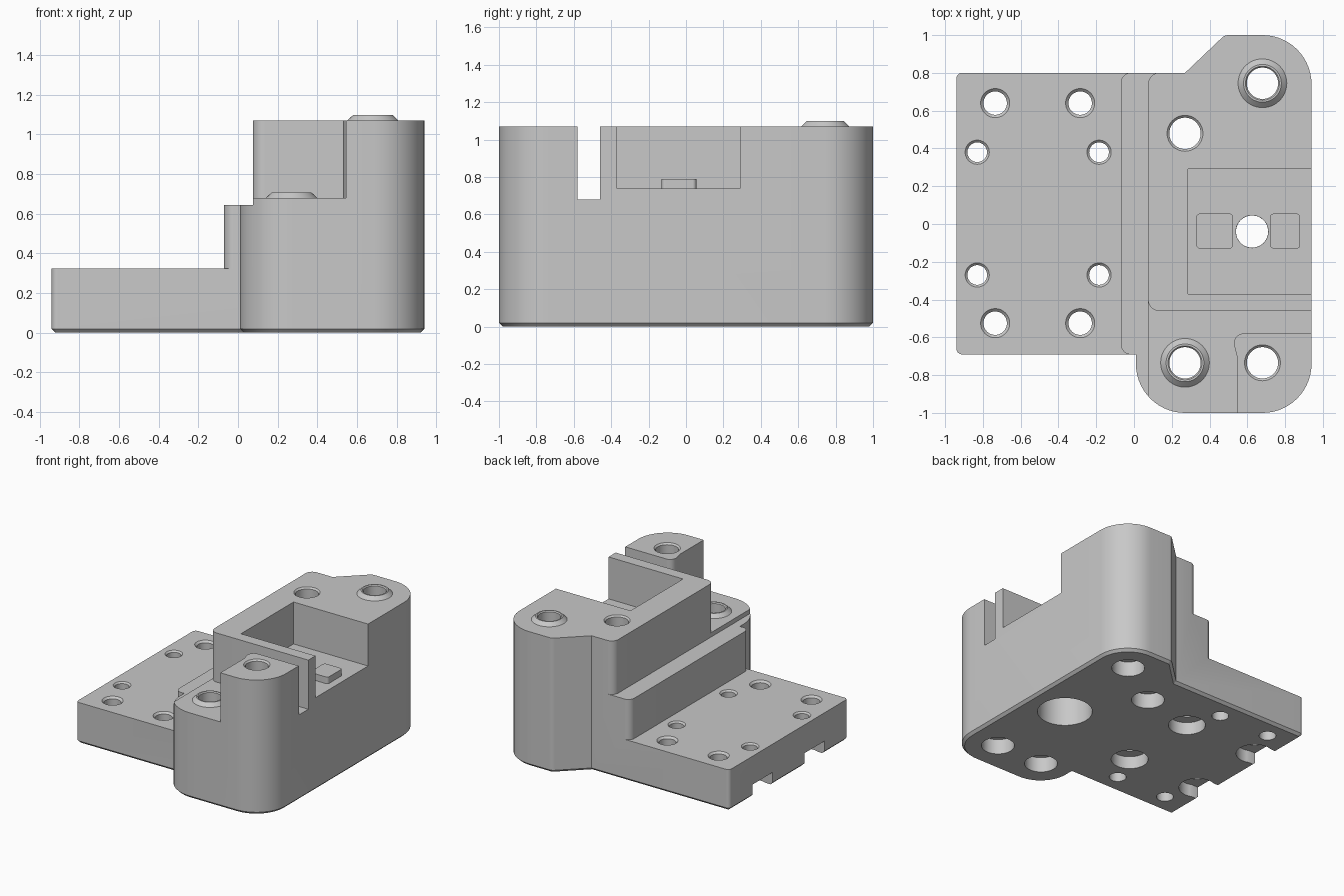
import bpy, bmesh
from math import pi, sin, tan
from mathutils import Vector

old = bpy.data.objects.get("Cube")
if old:
    bpy.data.objects.remove(old, do_unlink=True)

grey = bpy.data.materials.new("plain grey")
grey.use_nodes = True
GREY = (0.58, 0.58, 0.58, 1)
grey.diffuse_color = GREY
grey.node_tree.nodes["Principled BSDF"].inputs["Base Color"].default_value = GREY


def to_object(bm, name):
    bmesh.ops.recalc_face_normals(bm, faces=bm.faces)
    mesh = bpy.data.meshes.new(name)
    bm.to_mesh(mesh)
    bm.free()
    mesh.materials.append(grey)
    ob = bpy.data.objects.new(name, mesh)
    bpy.context.collection.objects.link(ob)
    return ob


def rounded(corners, steps=14):
    """Outline from (x, y, fillet radius) corners."""
    out = []
    for i, (x, y, r) in enumerate(corners):
        p = Vector((x, y, 0))
        if not r:
            out.append(p)
            continue
        a = (Vector((*corners[i - 1][:2], 0)) - p).normalized()
        b = (Vector((*corners[(i + 1) % len(corners)][:2], 0)) - p).normalized()
        half = a.angle(b) / 2
        centre = p + (a + b).normalized() * (r / sin(half))
        start = (p + a * (r / tan(half)) - centre).normalized()
        end = (p + b * (r / tan(half)) - centre).normalized()
        out += [centre + start.slerp(end, k / steps) * r for k in range(steps + 1)]
    return out


def prism(name, corners, z0, z1, chamfer=0):
    bm = bmesh.new()
    low = [bm.verts.new((p.x, p.y, z0)) for p in rounded(corners)]
    high = [bm.verts.new((v.co.x, v.co.y, z1)) for v in low]
    bottom = bm.faces.new(low)
    bm.faces.new(high)
    for i in range(len(low)):
        bm.faces.new((low[i - 1], low[i], high[i], high[i - 1]))
    bmesh.ops.recalc_face_normals(bm, faces=bm.faces)
    if chamfer:
        bmesh.ops.bevel(bm, geom=list(bottom.edges), offset=chamfer, segments=1,
                        affect='EDGES', clamp_overlap=False)
    return to_object(bm, name)


def box(name, x0, x1, y0, y1, z0, z1, r=0):
    return prism(name, [(x0, y0, r), (x1, y0, r), (x1, y1, r), (x0, y1, r)], z0, z1)


def lathe(name, x, y, profile, steps=48):
    """Spin a closed (radius, height) profile about a vertical axis."""
    bm = bmesh.new()
    vs = [bm.verts.new((x + r, y, z)) for r, z in profile]
    es = [bm.edges.new((vs[i - 1], vs[i])) for i in range(len(vs))
          if profile[i - 1][0] or profile[i][0]]
    bmesh.ops.spin(bm, geom=vs + es, cent=(x, y, 0), axis=(0, 0, 1),
                   angle=2 * pi, steps=steps, use_merge=True)
    bmesh.ops.remove_doubles(bm, verts=bm.verts, dist=1e-5)
    stray = [e for e in bm.edges if not e.link_faces]
    bmesh.ops.delete(bm, geom=stray, context='EDGES')
    return to_object(bm, name)


def cut(target, tool):
    mod = target.modifiers.new("cut", 'BOOLEAN')
    mod.operation, mod.solver, mod.object = 'DIFFERENCE', 'EXACT', tool
    bpy.context.view_layer.update()
    mesh = bpy.data.meshes.new_from_object(
        target.evaluated_get(bpy.context.evaluated_depsgraph_get()))
    target.modifiers.clear()
    target.data = mesh
    bpy.data.objects.remove(tool, do_unlink=True)


def drill(x, y, top, r, mouth, bore=0, depth=0):
    """Through hole with a chamfered mouth and an optional bore from below."""
    c = mouth - r
    low = [(bore, -0.1), (bore, depth), (r, depth)] if bore else [(r, -0.1)]
    cut(body, lathe("drill", x, y, [(0, -0.1)] + low + [
        (r, top - c), (mouth + 0.01, top + 0.01), (mouth + 0.01, 1.3), (0, 1.3)]))


# Body: full footprint with a chamfered foot
PLATE, STEP, LEDGE, TOP, FLOOR = 0.325, 0.645, 0.68, 1.07, 0.737
body = prism("bracket_body", [
    (-0.94, -0.69, 0.03), (0.01, -0.69, 0), (0.01, -1, 0.26), (0.94, -1, 0.26),
    (0.94, 1, 0.26), (0.48, 1, 0.05), (0.27, 0.8, 0), (-0.94, 0.8, 0.03)],
    0, TOP, 0.02)

# Low plate, leaving the step with rounded corners
cut(body, prism("plate_cut", [
    (-1.2, -1.2, 0), (0, -1.2, 0), (0, -0.691, 0), (-0.07, -0.691, 0.055),
    (-0.07, 0.801, 0.055), (0, 0.801, 0), (0, 1.2, 0), (-1.2, 1.2, 0)], PLATE, 1.3))

# Step beside the tall block
cut(body, prism("step_cut", [
    (-1.2, -1.2, 0), (0.075, -1.2, 0), (0.075, 0.801, 0.06),
    (0.2, 0.801, 0), (0.2, 1.2, 0), (-1.2, 1.2, 0)], STEP, 1.3))

# Front ledge and slot, leaving the corner post
cut(body, prism("ledge_cut", [
    (0, -1.2, 0), (0.545, -1.2, 0), (0.545, -0.7, 0.08), (0.53, -0.64, 0),
    (0.53, -0.58, 0.05), (1.2, -0.58, 0), (1.2, -0.46, 0), (0.0745, -0.46, 0.06),
    (0.0745, -0.2, 0), (0, -0.2, 0)], LEDGE, 1.3))

# Open pocket
cut(body, box("pocket_cut", 0.285, 1.2, -0.37, 0.29, FLOOR, 1.3))

# Plate holes, the inner set counterbored from below
for y in (0.64, -0.525):
    for x in (-0.735, -0.285):
        drill(x, y, PLATE, 0.062, 0.077)
for y in (0.38, -0.27):
    for x in (-0.83, -0.185):
        drill(x, y, PLATE, 0.052, 0.064, 0.135, 0.1)
    cut(body, box("notch_cut", -1.2, -0.83, y - 0.125, y + 0.125, -0.1, 0.1))

# Column holes and the pocket bore
for x, y, top in ((0.68, 0.745, TOP), (0.27, 0.48, TOP),
                  (0.27, -0.735, LEDGE), (0.68, -0.735, TOP)):
    drill(x, y, top, 0.083, 0.095, 0.12, 0.12)
drill(0.625, -0.04, FLOOR, 0.085, 0.086, 0.2, 0.5)

# Raised collars and pocket pads
parts = [body]
for name, x, y, z in (("rear_collar", 0.68, 0.745, TOP), ("front_collar", 0.27, -0.735, LEDGE)):
    parts.append(lathe(name, x, y, [
        (0.083, z - 0.02), (0.13, z - 0.001), (0.1, z + 0.028), (0.09, z + 0.028), (0.083, z + 0.02)]))
for name, x0, x1 in (("inner_pad", 0.33, 0.525), ("outer_pad", 0.72, 0.88)):
    parts.append(box(name, x0, x1, -0.13, 0.055, FLOOR - 0.005, 0.79, 0.02))

# Smooth curves, sharp edges
bpy.ops.object.select_all(action='DESELECT')
for ob in parts:
    ob.select_set(True)
bpy.context.view_layer.objects.active = body
bpy.ops.object.shade_smooth_by_angle(angle=pi / 6)
